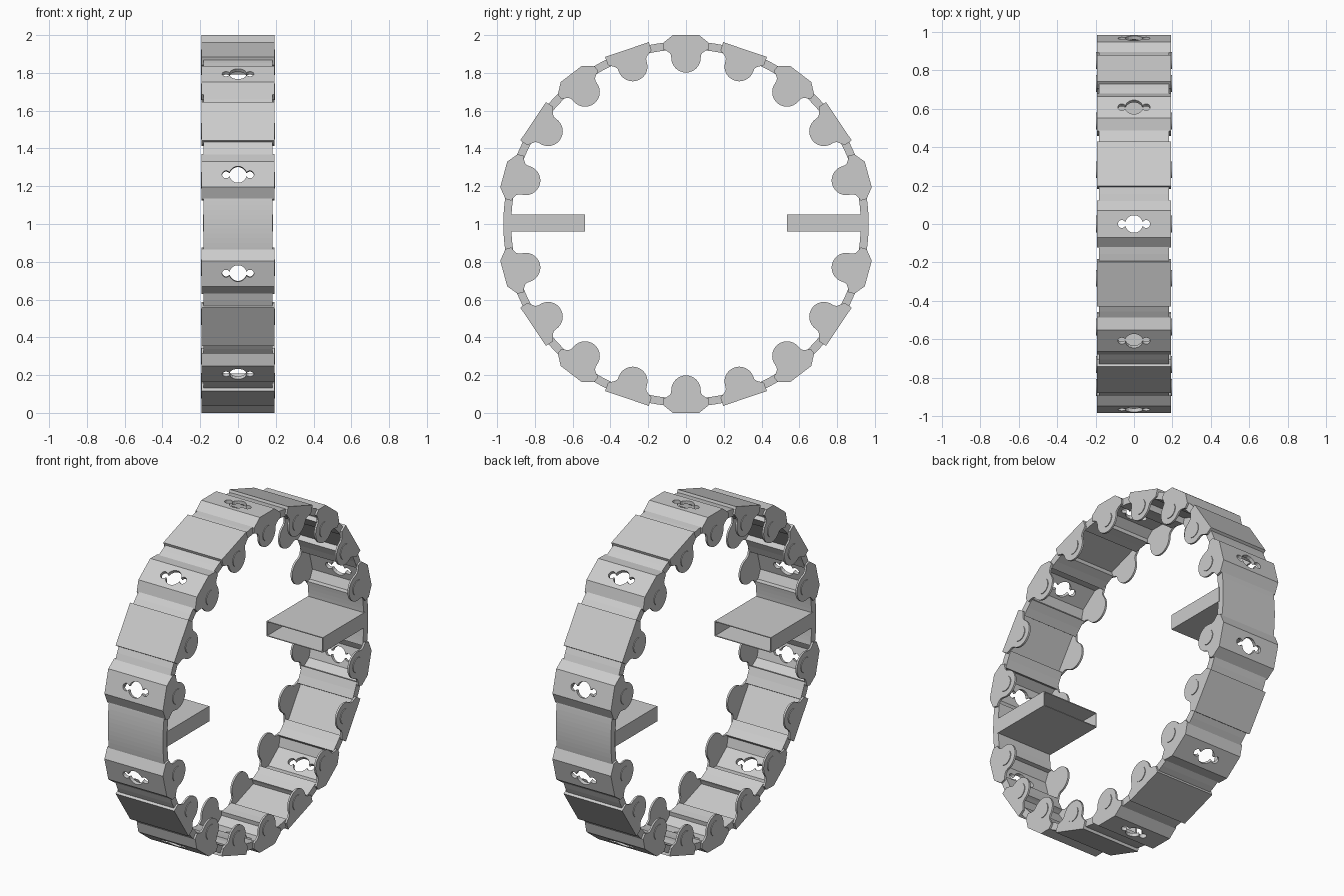
import bpy, bmesh
from math import sin, cos, pi, radians
from mathutils import Matrix

cube = bpy.data.objects.get("Cube")
if cube:
    bpy.data.objects.remove(cube, do_unlink=True)

grey = bpy.data.materials.new("plain_grey")
grey.use_nodes = True
COLOUR = (0.6, 0.6, 0.6, 1)
grey.diffuse_color = COLOUR
grey.node_tree.nodes["Principled BSDF"].inputs["Base Color"].default_value = COLOUR

STEP = 18.7          # degrees between links
HALF = 0.193         # half width of a link
WALL = 0.011
BOSS_R, BOSS_Z = 0.078, 0.88


def prism(bm, profile, x0, x1):
    """Extrude a (y, z) outline along x."""
    a = [bm.verts.new((x0, y, z)) for y, z in profile]
    b = [bm.verts.new((x1, y, z)) for y, z in profile]
    bm.faces.new(a)
    bm.faces.new(b[::-1])
    n = len(a)
    for i in range(n):
        bm.faces.new((a[i], b[i], b[(i + 1) % n], a[(i + 1) % n]))


def to_mesh(bm, name):
    bmesh.ops.recalc_face_normals(bm, faces=bm.faces)
    mesh = bpy.data.meshes.new(name)
    bm.to_mesh(mesh)
    bm.free()
    mesh.materials.append(grey)
    return mesh


def prism_mesh(name, profile, half_width):
    bm = bmesh.new()
    prism(bm, profile, -half_width, half_width)
    return to_mesh(bm, name)


def place(name, mesh, angle=0, height=1):
    ob = bpy.data.objects.new(name, mesh)
    ob.location.z = height
    ob.rotation_euler.x = radians(angle)
    bpy.context.collection.objects.link(ob)
    return ob


def mirrored(half):
    """Complete a right-hand outline, listed from the top down, with its mirror image."""
    return half + [(-y, z) for y, z in reversed(half)]


def drill_mesh(x, r):
    """Round cutter through the roof of a link."""
    bm = bmesh.new()
    bmesh.ops.create_cone(bm, cap_ends=True, segments=16, radius1=r, radius2=r, depth=0.3,
                          matrix=Matrix.Translation((x, 0, 0.97)) @ Matrix.Rotation(pi / 16, 4, 'Z'))
    return to_mesh(bm, "drill")


def cut(mesh, cutter_meshes):
    ob = place("link_blank", mesh, 0, 0)
    cutters = []
    for m in cutter_meshes:
        cutter = place("cutter", m, 0, 0)
        cutter.hide_render = True
        mod = ob.modifiers.new("cut", 'BOOLEAN')
        mod.object, mod.operation, mod.solver = cutter, 'DIFFERENCE', 'EXACT'
        cutters.append(cutter)
    bpy.context.view_layer.update()
    result = bpy.data.meshes.new_from_object(ob.evaluated_get(bpy.context.evaluated_depsgraph_get()))
    for o in cutters + [ob]:
        bpy.data.objects.remove(o, do_unlink=True)
    return result


def link_mesh(name, outer, inner, holes):
    """Hollow link: thin roof, two end plates with round hinge bosses."""
    neck = [(0.105, 0.918), (0.088, 0.907), (0.08, 0.895)]
    arc = [(BOSS_R * cos(pi * i / 25), BOSS_Z - BOSS_R * sin(pi * i / 25)) for i in range(13)]
    solid = prism_mesh(name, mirrored(outer + neck + arc), HALF)
    floor = inner[-1][1]
    cavity = prism_mesh("cavity", mirrored(inner + [(0.2, floor), (0.2, 0.7)]), HALF - WALL)
    return cut(solid, [cavity] + [drill_mesh(x, r) for x, r in holes])


# Two kinds of link: a chamfered one with holes and a plain flat one
holed_link = link_mesh("holed_link",
                       [(0.07, 1.0), (0.123, 0.957), (0.123, 0.925)],
                       [(0.062, 0.98), (0.105, 0.944), (0.105, 0.927)],
                       [(0, 0.046), (-0.063, 0.021), (0.063, 0.021)])
flat_link = link_mesh("flat_link",
                      [(0.122, 0.975), (0.122, 0.93)],
                      [(0.104, 0.953), (0.104, 0.932)], [])

# Pin heads on both ends of every link
bm = bmesh.new()
ring = [(0.044 * cos(2 * pi * i / 32), BOSS_Z + 0.044 * sin(2 * pi * i / 32)) for i in range(32)]
for s in (-1, 1):
    prism(bm, ring, s * (HALF - 0.004), s * (HALF + 0.004))
pin_heads = to_mesh(bm, "pin_heads")

for base in (0, 180):
    for k in range(-4, 5):
        angle = base + k * STEP
        if k % 2 == 0:
            place("holed_link", holed_link, angle)
        else:
            place("flat_link", flat_link, angle)
        place("pin_heads", pin_heads, angle)


# Curved strips joining neighbouring links
def strip_mesh(name, span, segments):
    angles = [radians(span * (i / segments - 0.5)) for i in range(segments + 1)]
    band = [(0.967 * sin(a), 0.967 * cos(a)) for a in angles]
    band += [(0.925 * sin(a), 0.925 * cos(a)) for a in reversed(angles)]
    return prism_mesh(name, band, 0.182)


short_strip = strip_mesh("short_strip", 6, 2)
long_strip = strip_mesh("long_strip", 180 - 8 * STEP - 12.6, 12)
for base in (0, 180):
    for k in range(-4, 4):
        place("joining_strip", short_strip, base + (k + 0.5) * STEP)
    place("side_strip", long_strip, base + 90)

# Open rectangular tubes pointing inward from the side strips
for name, s in (("back_bracket", 1), ("front_bracket", -1)):
    bm = bmesh.new()
    y0, y1, z0, z1, w, t = s * 0.535, s * 0.935, 0.96, 1.05, 0.185, 0.005
    for xa, xb, za, zb in ((-w, w, z0, z0 + t), (-w, w, z1 - t, z1),
                           (-w, t - w, z0 + t, z1 - t), (w - t, w, z0 + t, z1 - t)):
        prism(bm, [(y0, za), (y1, za), (y1, zb), (y0, zb)], xa, xb)
    place(name, to_mesh(bm, name), 0, 0)
